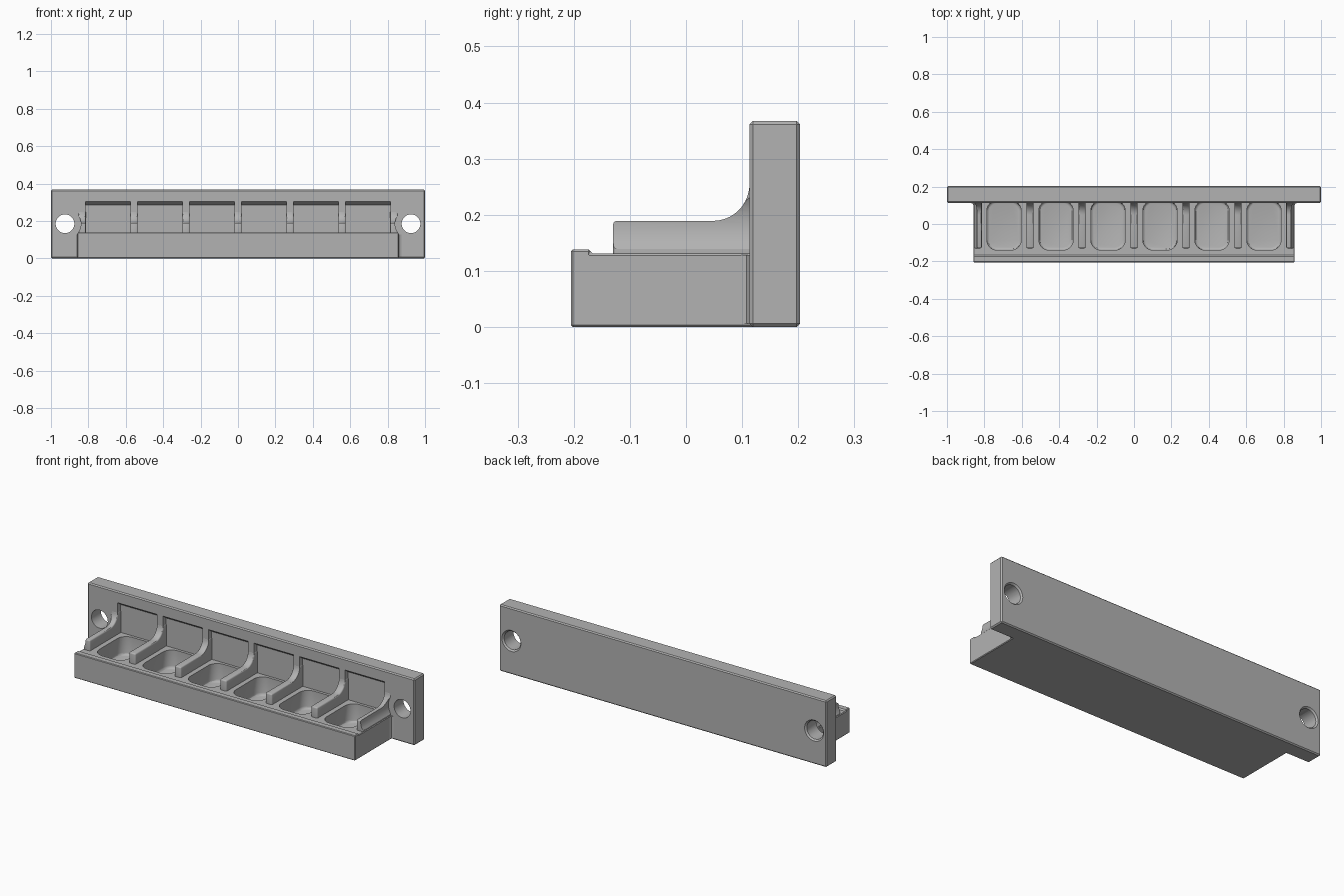
import bpy, bmesh, math
from mathutils import Matrix

if "Cube" in bpy.data.objects:
    bpy.data.objects.remove(bpy.data.objects["Cube"])

grey = bpy.data.materials.new("light_grey")
grey.use_nodes = True
COLOR = (0.45, 0.45, 0.45, 1)
grey.diffuse_color = COLOR
grey.node_tree.nodes["Principled BSDF"].inputs["Base Color"].default_value = COLOR

PITCH = 0.278
HOLE_X, HOLE_Z = 0.925, 0.185


def add_object(name, bm):
    bmesh.ops.recalc_face_normals(bm, faces=bm.faces)
    mesh = bpy.data.meshes.new(name)
    bm.to_mesh(mesh)
    bm.free()
    mesh.materials.append(grey)
    obj = bpy.data.objects.new(name, mesh)
    bpy.context.collection.objects.link(obj)
    return obj


def activate(obj):
    bpy.ops.object.select_all(action="DESELECT")
    bpy.context.view_layer.objects.active = obj
    obj.select_set(True)


def apply_bevel(obj, width, segments=1, angle=60):
    mod = obj.modifiers.new("bevel", "BEVEL")
    mod.width, mod.segments = width, segments
    mod.limit_method, mod.angle_limit = "ANGLE", math.radians(angle)
    activate(obj)
    bpy.ops.object.modifier_apply(modifier=mod.name)


def combine(target, tool, operation):
    mod = target.modifiers.new("boolean", "BOOLEAN")
    mod.operation, mod.object, mod.solver = operation, tool, "EXACT"
    activate(target)
    bpy.ops.object.modifier_apply(modifier=mod.name)
    bpy.data.objects.remove(tool)


def box(name, x, y, z, corner=0):
    """Box from ranges, optionally with rounded vertical edges."""
    bm = bmesh.new()
    bmesh.ops.create_cube(bm, size=1)
    for v in bm.verts:
        v.co = [r[0] if c < 0 else r[1] for c, r in zip(v.co, (x, y, z))]
    if corner:
        upright = [e for e in bm.edges
                   if abs(e.verts[0].co.z - e.verts[1].co.z) > 0.01]
        bmesh.ops.bevel(bm, geom=upright, offset=corner, segments=8,
                        profile=0.5, affect="EDGES")
    return add_object(name, bm)


def extrude_x(name, profile, x0, x1):
    """Extrude a (y, z) profile along x."""
    bm = bmesh.new()
    face = bm.faces.new([bm.verts.new((x0, y, z)) for y, z in profile])
    new = bmesh.ops.extrude_face_region(bm, geom=[face])["geom"]
    moved = [g for g in new if isinstance(g, bmesh.types.BMVert)]
    bmesh.ops.translate(bm, verts=moved, vec=(x1 - x0, 0, 0))
    return add_object(name, bm)


def cylinder_y(name, x, y0, y1, r0, r1):
    """Cylinder or cone along y through the screw position."""
    bm = bmesh.new()
    bmesh.ops.create_cone(bm, cap_ends=True, segments=48, radius1=r1,
                          radius2=r0, depth=y1 - y0)
    bm.transform(Matrix.Translation((x, (y0 + y1) / 2, HOLE_Z))
                 @ Matrix.Rotation(math.pi / 2, 4, "X"))
    return add_object(name, bm)


# Back plate and front block with a raised lip
body = box("body", (-1, 1), (0.113, 0.203), (0, 0.367))
apply_bevel(body, 0.006)
block = extrude_x("block", [(-0.205, 0), (0.15, 0), (0.15, 0.131),
                            (-0.17, 0.131), (-0.17, 0.138), (-0.205, 0.138)],
                  -0.858, 0.858)
apply_bevel(block, 0.005)
combine(body, block, "UNION")

# Tray pockets and the recesses behind them
for i in range(6):
    cx = (i - 2.5) * PITCH
    recess = extrude_x("recess_cutter", [(0.09, 0.131), (0.14, 0.131),
                       (0.14, 0.285), (0.113, 0.305), (0.09, 0.305)],
                       cx - 0.12, cx + 0.12)
    combine(body, recess, "DIFFERENCE")
    pocket = box("pocket_cutter", (cx - 0.092, cx + 0.092), (-0.14, 0.125),
                 (0.03, 0.2), corner=0.055)
    apply_bevel(pocket, 0.015, 3)
    combine(body, pocket, "DIFFERENCE")

# Screw holes, chamfered at the back
for side in (-1, 1):
    x = side * HOLE_X
    combine(body, cylinder_y("hole_cutter", x, 0, 0.3, 0.05, 0.05), "DIFFERENCE")
    combine(body, cylinder_y("chamfer_cutter", x, 0.193, 0.213, 0.048, 0.068),
            "DIFFERENCE")

# Dividers curving up into the plate
arc = [(0.048 + 0.065 * math.sin(a), 0.254 - 0.065 * math.cos(a))
       for a in (math.pi / 2 * k / 10 for k in range(11))]
profile = [(0.15, 0.1), (-0.13, 0.1), (-0.13, 0.189)] + arc + [(0.15, 0.254)]
parts = [body]
for i in range(7):
    cx = (i - 3) * PITCH
    divider = extrude_x("divider_%d" % (i + 1), profile, cx - 0.02, cx + 0.02)
    apply_bevel(divider, 0.007, 3)
    if i in (0, 6):
        # Screw head clearance on the outer dividers
        side = 1 if i else -1
        combine(divider, cylinder_y("clearance_cutter", side * HOLE_X, -0.2,
                                    0.113, 0.085, 0.085), "DIFFERENCE")
    parts.append(divider)

# Small fillets where the block ends meet the plate
for side in (-1, 1):
    bm = bmesh.new()
    base = [(0.85, 0.12), (0.85, 0.098), (0.858, 0.098), (0.862, 0.108),
            (0.873, 0.113), (0.873, 0.12)]
    face = bm.faces.new([bm.verts.new((side * x, y, 0.006)) for x, y in base])
    new = bmesh.ops.extrude_face_region(bm, geom=[face])["geom"]
    bmesh.ops.translate(bm, vec=(0, 0, 0.122),
                        verts=[g for g in new if isinstance(g, bmesh.types.BMVert)])
    parts.append(add_object("left_fillet" if side > 0 else "right_fillet", bm))

for obj in parts:
    activate(obj)
    bpy.ops.object.shade_smooth_by_angle(angle=math.radians(30))
